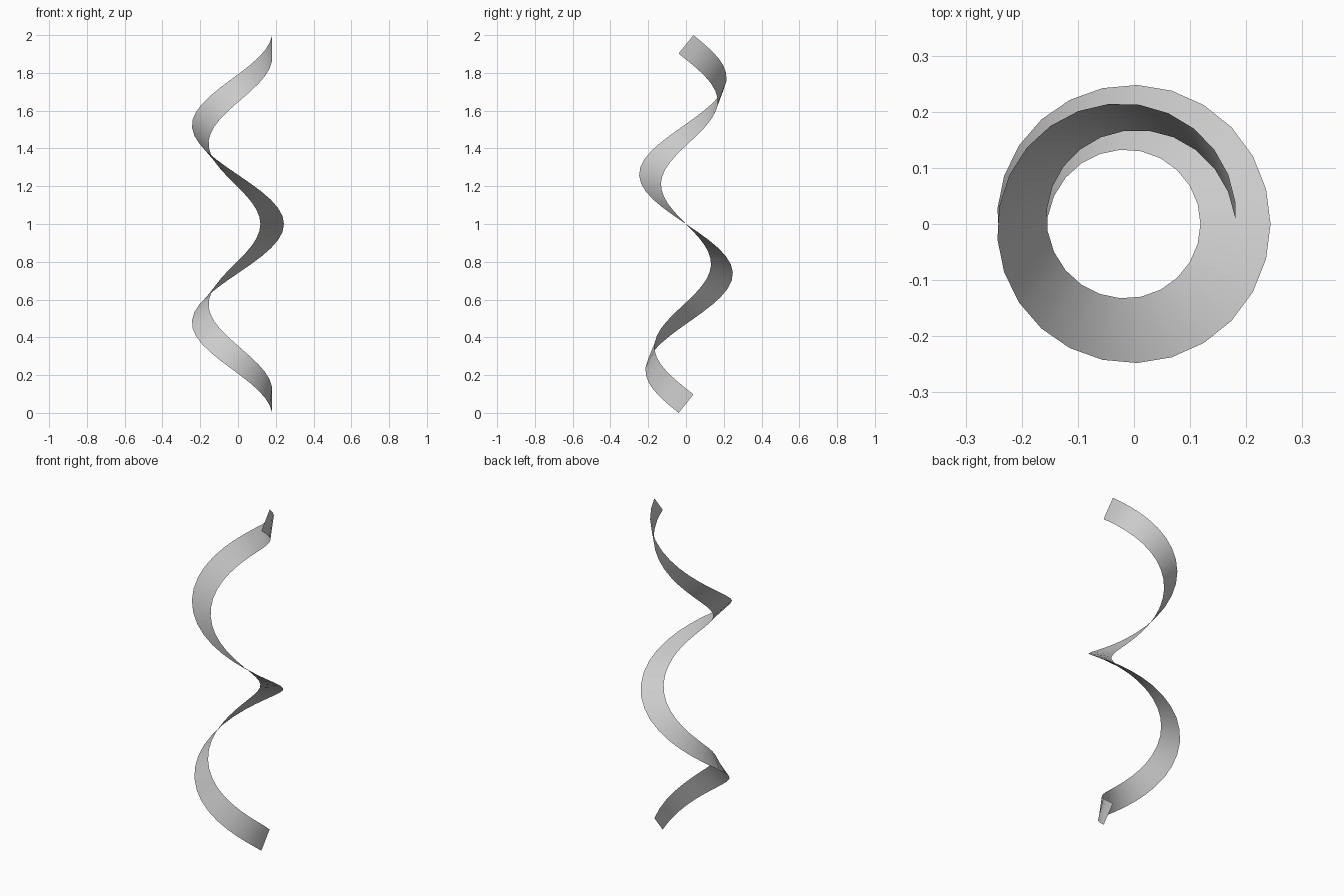
import bpy, bmesh
from math import pi, sin, cos, hypot
from mathutils import Vector

if "Cube" in bpy.data.objects:
    bpy.data.objects.remove(bpy.data.objects["Cube"])

TURNS, STEPS = 2, 48
RADIUS, HALF_WIDTH = 0.19, 0.0625
RISE = 1.902                        # height climbed by the centre line
PITCH = RISE / (2 * pi * TURNS)     # rise per radian


def edge_pair(t):
    """Two edge points of the ribbon at fraction t of its length."""
    a = -2 * pi * TURNS * t         # winds clockwise seen from above
    roll = pi * t                   # half twist along the whole ribbon
    out = Vector((cos(a), sin(a), 0))
    along = Vector((sin(a), -cos(a), 0))
    across = (along * PITCH - Vector((0, 0, RADIUS))) / hypot(PITCH, RADIUS)
    mid = out * RADIUS + Vector((0, 0, 1 + RISE * (t - 0.5)))
    w = (across * cos(roll) + out * sin(roll)) * HALF_WIDTH
    return mid - w, mid + w


# Twisted helical ribbon
bm = bmesh.new()
rows = [[bm.verts.new(p) for p in edge_pair(i / STEPS)] for i in range(STEPS + 1)]
for (a, b), (c, d) in zip(rows, rows[1:]):
    bm.faces.new((a, b, d, c)).smooth = True

# Centre on the ground and stand it on z = 0
for axis in (0, 1):
    vals = [v.co[axis] for v in bm.verts]
    shift = (min(vals) + max(vals)) / 2
    for v in bm.verts:
        v.co[axis] -= shift
low = min(v.co.z for v in bm.verts)
for v in bm.verts:
    v.co.z -= low

mesh = bpy.data.meshes.new("spiral_ribbon")
bm.to_mesh(mesh)
bm.free()
bpy.context.collection.objects.link(bpy.data.objects.new("spiral_ribbon", mesh))
